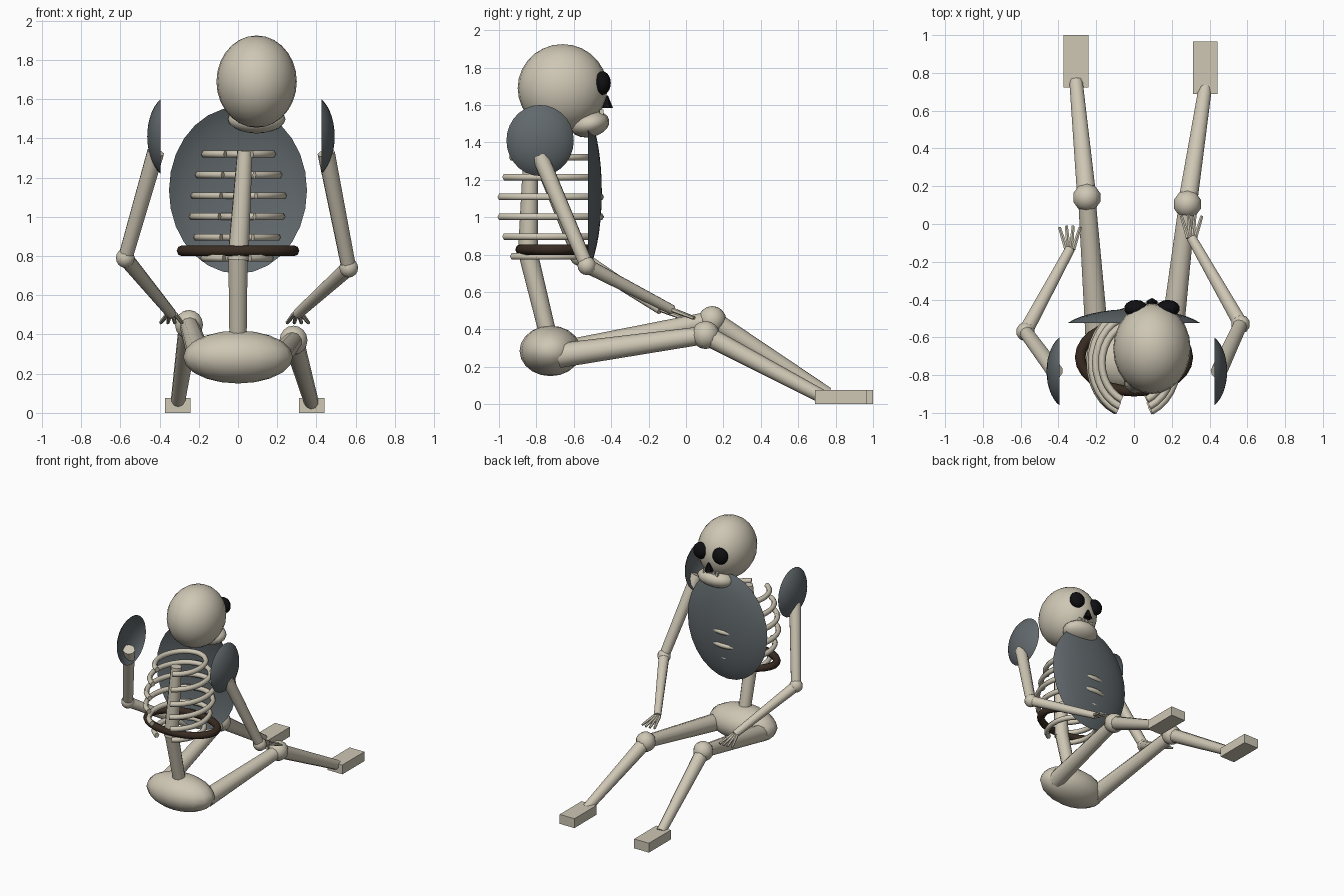
import bpy, bmesh, math
from mathutils import Vector, Matrix

cube = bpy.data.objects.get("Cube")
if cube:
    bpy.data.objects.remove(cube, do_unlink=True)


def material(name, rgb):
    m = bpy.data.materials.new(name)
    m.use_nodes = True
    m.diffuse_color = (*rgb, 1)
    m.node_tree.nodes["Principled BSDF"].inputs["Base Color"].default_value = (*rgb, 1)
    return m


BONE = material("bone", (0.62, 0.57, 0.46))
IRON = material("dull_iron", (0.12, 0.14, 0.15))
LEATHER = material("dark_leather", (0.04, 0.025, 0.016))
BLACK = material("black", (0.005, 0.005, 0.006))


def finish(name, bm, mat, angle=40):
    bmesh.ops.recalc_face_normals(bm, faces=bm.faces)
    mesh = bpy.data.meshes.new(name)
    bm.to_mesh(mesh)
    bm.free()
    mesh.materials.append(mat)
    ob = bpy.data.objects.new(name, mesh)
    bpy.context.collection.objects.link(ob)
    bpy.ops.object.select_all(action='DESELECT')
    ob.select_set(True)
    bpy.context.view_layer.objects.active = ob
    bpy.ops.object.shade_smooth_by_angle(angle=math.radians(angle))
    return ob


def ball(name, loc, radii, mat=BONE, seg=24, rings=14, rot=None, angle=60):
    bm = bmesh.new()
    mtx = Matrix.Translation(loc) @ (rot or Matrix()) @ Matrix.Diagonal((*radii, 1))
    bmesh.ops.create_uvsphere(bm, u_segments=seg, v_segments=rings, radius=1, matrix=mtx)
    return finish(name, bm, mat, angle)


def bone(name, a, b, r1, r2, mat=BONE, seg=10):
    a, b = Vector(a), Vector(b)
    d = b - a
    bm = bmesh.new()
    mtx = Matrix.Translation((a + b) / 2) @ d.to_track_quat('Z', 'Y').to_matrix().to_4x4()
    bmesh.ops.create_cone(bm, cap_ends=True, segments=seg, radius1=r1, radius2=r2,
                          depth=d.length, matrix=mtx)
    return finish(name, bm, mat)


def box(name, loc, size, mat=BONE):
    bm = bmesh.new()
    bmesh.ops.create_cube(bm, size=1, matrix=Matrix.Translation(loc) @ Matrix.Diagonal((*size, 1)))
    return finish(name, bm, mat, 30)


def shell(name, loc, axis, ra, rb, depth):
    """Open shallow dome bulging along axis; ra is the horizontal and rb the vertical radius."""
    axis = Vector(axis)
    up = Vector((0, 0, 1))
    side = up.cross(axis)
    tmax, seg, rings = math.radians(65), 28, 7
    bm = bmesh.new()
    loops = []
    for i in range(1, rings + 1):
        t = tmax * i / rings
        r = math.sin(t) / math.sin(tmax)
        h = depth * (math.cos(t) - math.cos(tmax)) / (1 - math.cos(tmax))
        loops.append([bm.verts.new(Vector(loc) + axis * h + side * ra * r * math.cos(k * math.tau / seg)
                                   + up * rb * r * math.sin(k * math.tau / seg)) for k in range(seg)])
    tip = bm.verts.new(Vector(loc) + axis * depth)
    for k in range(seg):
        n = (k + 1) % seg
        bm.faces.new((tip, loops[0][k], loops[0][n]))
        for lo, hi in zip(loops, loops[1:]):
            bm.faces.new((lo[k], hi[k], hi[n], lo[n]))
    return finish(name, bm, IRON, 60)


def hoop(name, loc, rx, ry, tube, mat, gap=0.0, seg=28, sides=6):
    """Elliptical tube; gap is the half angle left open at the -y side."""
    closed = gap == 0
    count = seg if closed else seg + 1
    bm = bmesh.new()
    rings = []
    for i in range(count):
        a = -math.pi / 2 + gap + (math.tau - 2 * gap) * i / seg
        out = Vector((math.cos(a) / rx, math.sin(a) / ry, 0)).normalized()
        c = Vector(loc) + Vector((rx * math.cos(a), ry * math.sin(a), 0))
        rings.append([bm.verts.new(c + tube * (out * math.cos(b) + Vector((0, 0, math.sin(b)))))
                      for b in (math.tau * j / sides for j in range(sides))])
    for i in range(count if closed else count - 1):
        p, q = rings[i], rings[(i + 1) % count]
        for j in range(sides):
            k = (j + 1) % sides
            bm.faces.new((p[j], q[j], q[k], p[k]))
    if not closed:
        bm.faces.new(rings[0])
        bm.faces.new(rings[-1])
    return finish(name, bm, mat, 65)


# Head
HX = 0.095
ball("skull", (HX, -0.66, 1.69), (0.205, 0.24, 0.235))
ball("jaw", (HX, -0.515, 1.498), (0.147, 0.107, 0.07), seg=16, rings=10,
     rot=Matrix.Rotation(math.radians(12), 4, 'X'))
for side, s in (("right", -1), ("left", 1)):
    ball(side + "_eye_socket", (HX + s * 0.085, -0.447, 1.717), (0.063, 0.045, 0.063), BLACK, 14, 10)
bone("nose_hole", (HX, -0.425, 1.585), (HX, -0.425, 1.65), 0.034, 0.008, BLACK, 6)
for i in range(5):
    box(f"tooth_{i + 1}", (HX + (i - 2) * 0.028, -0.452, 1.56), (0.018, 0.02, 0.03))

# Trunk
ball("pelvis", (0, -0.725, 0.285), (0.28, 0.165, 0.135), seg=16, rings=10)
bone("lower_spine", (0, -0.735, 0.36), (0, -0.85, 0.83), 0.046, 0.052)
bone("upper_spine", (0, -0.845, 0.78), (0.035, -0.83, 1.335), 0.055, 0.04)
rib_scales = (0.74, 0.9, 1, 1, 0.9, 0.76)
for i, s in enumerate(rib_scales):
    hoop(f"rib_{i + 1}", (-0.005 + 0.008 * (i > 2), -0.735, 0.79 + 0.106 * i), 0.228 * s, 0.277 * s,
         0.02, BONE, gap=0.4)
hoop("belt", (0, -0.705, 0.827), 0.285, 0.18, 0.028, LEATHER, sides=8)

# Armour plates
shell("chest_plate", (0, -0.525, 1.135), (0, 1, 0), 0.352, 0.425, 0.075)
shell("right_shoulder_plate", (-0.395, -0.78, 1.41), (-1, 0, 0), 0.18, 0.19, 0.068)
shell("left_shoulder_plate", (0.425, -0.78, 1.41), (1, 0, 0), 0.18, 0.19, 0.068)


# Limbs
def arm(side, shoulder, elbow, wrist):
    bone(side + "_upper_arm", shoulder, elbow, 0.045, 0.038)
    ball(side + "_elbow", elbow, (0.05,) * 3, seg=10, rings=8)
    bone(side + "_forearm", elbow, wrist, 0.04, 0.027)
    for i in range(4):
        f = i - 1.5
        tip = Vector(wrist) + Vector((f * 0.036, 0.128 - 0.008 * abs(f), -0.045))
        bone(f"{side}_finger_{i + 1}", Vector(wrist) + Vector((f * 0.012, 0, 0)), tip, 0.013, 0.009, seg=6)


def leg(side, hip, knee, ankle):
    bone(side + "_thigh", hip, knee, 0.066, 0.048)
    ball(side + "_knee", knee, (0.075,) * 3, seg=10, rings=8)
    bone(side + "_shin", knee, ankle, 0.053, 0.037)
    box(side + "_foot", (ankle[0], ankle[1] + 0.107, 0.0375), (0.13, 0.277, 0.075))


arm("right", (-0.42, -0.78, 1.33), (-0.575, -0.57, 0.79), (-0.34, -0.135, 0.505))
arm("left", (0.45, -0.78, 1.325), (0.565, -0.53, 0.74), (0.305, -0.075, 0.505))
leg("right", (-0.19, -0.68, 0.27), (-0.25, 0.14, 0.45), (-0.307, 0.755, 0.055))
leg("left", (0.19, -0.68, 0.26), (0.283, 0.105, 0.37), (0.377, 0.72, 0.045))
